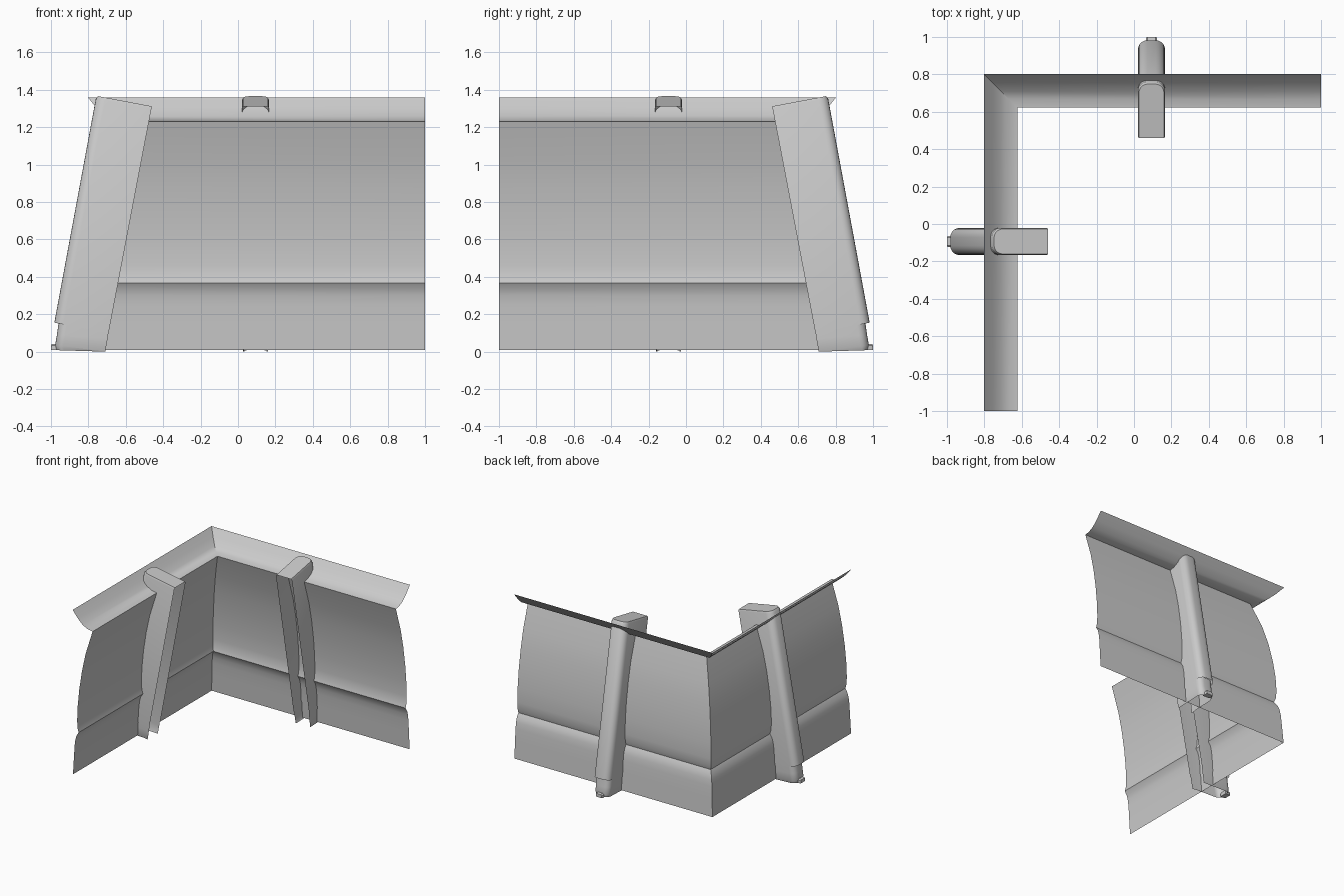
import bpy, bmesh, math
from mathutils import Vector

if "Cube" in bpy.data.objects:
    bpy.data.objects.remove(bpy.data.objects["Cube"])


def finish(bm, name, angle=35):
    me = bpy.data.meshes.new(name)
    bm.to_mesh(me)
    bm.free()
    ob = bpy.data.objects.new(name, me)
    bpy.context.collection.objects.link(ob)
    bpy.ops.object.select_all(action='DESELECT')
    ob.select_set(True)
    bpy.context.view_layer.objects.active = ob
    bpy.ops.object.shade_smooth_by_angle(angle=math.radians(angle))
    return ob


def loft(rings, name, cap=False, close=False):
    bm = bmesh.new()
    vs = [[bm.verts.new(p) for p in r] for r in rings]
    n = len(rings[0])
    for a, b in zip(vs, vs[1:]):
        for i in range(n if close else n - 1):
            j = (i + 1) % n
            bm.faces.new((a[i], a[j], b[j], b[i]))
    if cap:
        bm.faces.new(vs[-1])
    if close:
        bm.faces.new(vs[0][::-1])
    return finish(bm, name)


def swap(p):
    # reflection across the corner diagonal
    return Vector((-p[1], -p[0], p[2]))


# Wall panels: one leaning profile (distance, height) mitred round the corner
lower = [(.80, .01), (.792, .14), (.785, .25), (.778, .30), (.768, .335), (.748, .367)]
upper = [(.748, .367), (.758, .40), (.762, .46), (.757, .58), (.743, .72),
         (.718, .88), (.685, 1.03), (.622, 1.23)]
lip = [(.622, 1.23), (.667, 1.238), (.71, 1.26), (.755, 1.302), (.803, 1.36)]
for part, prof in (("lower_wall", lower), ("upper_wall", upper), ("top_lip", lip)):
    loft([[(1, d, z), (-d, d, z), (-d, -1, z)] for d, z in prof], part)


def channel(inner, outer, w, r, x0=.0935):
    """U-shaped section with rounded outer corners; inner/outer are (y, z)."""
    a = Vector((0, *inner))
    b = Vector((0, *outer))
    n = (b - a).normalized()
    arc = [(w - r + r * math.cos(t), -r + r * math.sin(t))
           for t in [math.pi / 2 * i / 5 for i in range(6)]]
    half = [a + Vector((w, 0, 0))] + [b + n * d + Vector((t, 0, 0)) for t, d in arc]
    pts = half + [Vector((-p.x, p.y, p.z)) for p in reversed(half)]
    return [p + Vector((x0, 0, 0)) for p in pts]


# Pillars: hollow leaning sleeve with closed sloping top, narrower foot, small nub
sleeve = [channel((.692, .10), (.982, .155), .0725, .05),
          channel((.463, 1.30), (.760, 1.353), .0725, .05),
          channel((.461, 1.312), (.748, 1.366), .0665, .045)]
foot = [channel((.69, .12), (.957, .17), .068, .045),
        channel((.697, .07), (.968, .09), .068, .045),
        channel((.71, 0), (.978, .035), .066, .045),
        channel((.71, 0), (.972, .008), .060, .045)]
nub = [[(x, y, z) for x, z in ((.063, .008), (.124, .008), (.124, .032), (.115, .04),
                               (.072, .04), (.063, .032))] for y in (.955, .993, 1.0)]
nub[2] = [(.0935 + (x - .0935) * .85, y, .022 + (z - .022) * .85) for x, y, z in nub[2]]

for side, f in (("back", Vector), ("left", swap)):
    for part, rings, cap, close in (("pillar_sleeve", sleeve, True, False),
                                    ("pillar_foot", foot, False, False),
                                    ("pillar_nub", nub, True, True)):
        rs = [[f(p) for p in r] for r in rings]
        if side == "left":
            rs = [r[::-1] for r in rs]
        loft(rs, side + "_" + part, cap, close)
